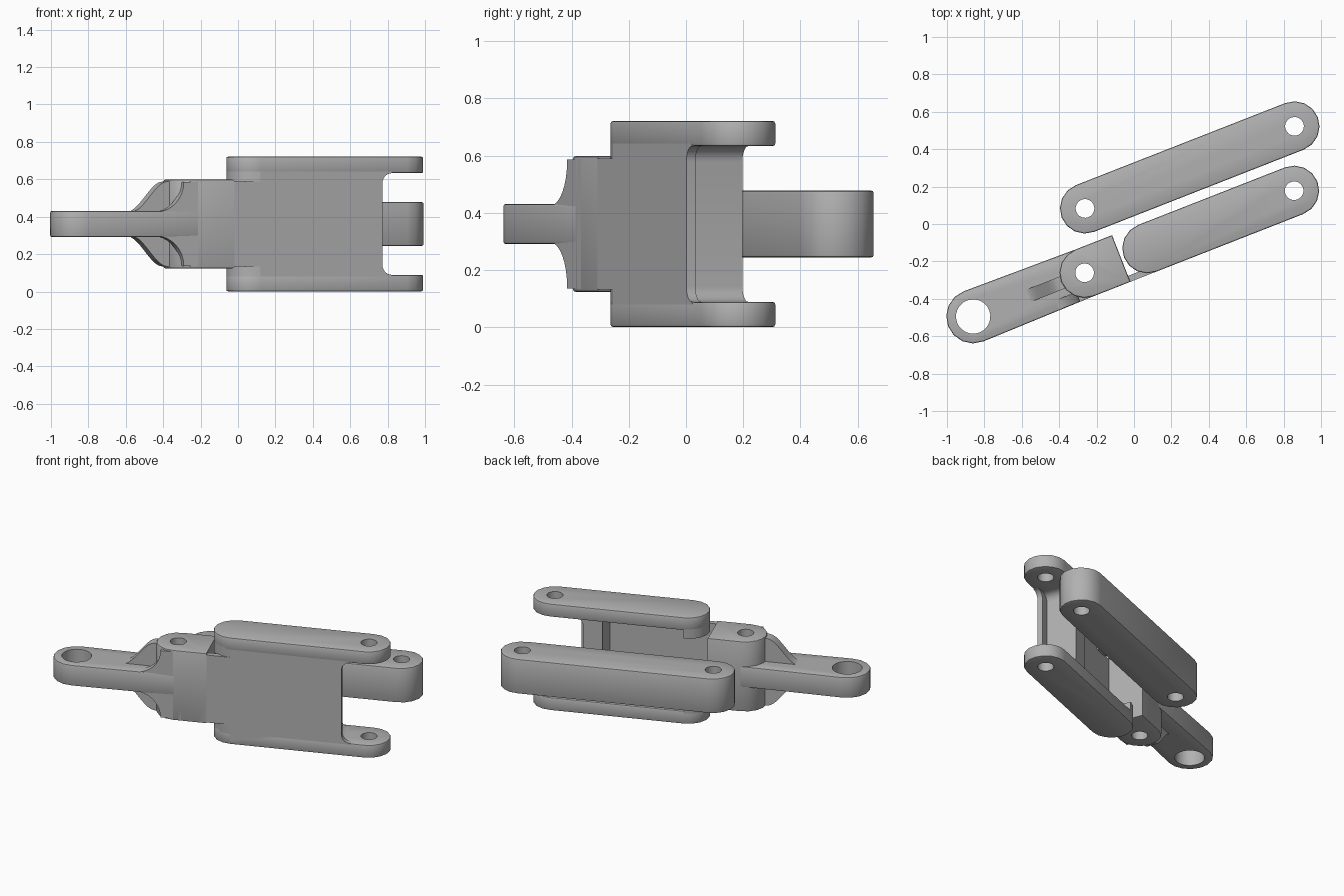
import bpy, bmesh
from math import sin, cos, pi, asin, radians
from mathutils import Matrix, Vector

if "Cube" in bpy.data.objects:
    bpy.data.objects.remove(bpy.data.objects["Cube"])

grey = bpy.data.materials.new("grey_metal")
grey.use_nodes = True
colour = (0.44, 0.44, 0.44, 1)
grey.diffuse_color = colour
grey.node_tree.nodes["Principled BSDF"].inputs["Base Color"].default_value = colour

# Shared sizes: pin spacing, link radius and heights measured from the mid plane
TILT = radians(21.4)
MID = 0.361
SPAN = 1.203
R = 0.134
FULL, EAR_IN, BLOCK, ARM, LINK = 0.36, 0.272, 0.237, 0.07, 0.117
BODY = Vector((-0.264, -0.261, MID))
REAR = Vector((-0.262, 0.083, MID))


def prism(name, points, low, high, origin, side=False, bevel=0.0):
    """Extrude an outline: plan outlines rise in z, side outlines run across."""
    bm = bmesh.new()
    if side:
        base = [bm.verts.new((a, low, b)) for a, b in points]
    else:
        base = [bm.verts.new((a, b, low)) for a, b in points]
    face = bm.faces.new(base)
    grown = bmesh.ops.extrude_face_region(bm, geom=[face])
    move = Vector((0, high - low, 0)) if side else Vector((0, 0, high - low))
    bmesh.ops.translate(bm, vec=move,
                        verts=[g for g in grown["geom"] if isinstance(g, bmesh.types.BMVert)])
    bmesh.ops.recalc_face_normals(bm, faces=bm.faces)
    if bevel:
        rims = [e for e in bm.edges if abs(e.verts[0].co.z - e.verts[1].co.z) < 1e-5]
        bmesh.ops.bevel(bm, geom=rims, offset=bevel, segments=2, profile=0.5,
                        affect='EDGES', clamp_overlap=True)
    bm.transform(Matrix.Translation(origin) @ Matrix.Rotation(TILT, 4, 'Z'))
    mesh = bpy.data.meshes.new(name)
    bm.to_mesh(mesh)
    bm.free()
    obj = bpy.data.objects.new(name, mesh)
    bpy.context.collection.objects.link(obj)
    mesh.materials.append(grey)
    return obj


def arc(centre, radius, start, end, steps):
    return [(centre + radius * cos(start + (end - start) * i / steps),
             radius * sin(start + (end - start) * i / steps)) for i in range(steps + 1)]


def capsule(u0, r0, u1, r1):
    """Outline round two pins, with tangent sides."""
    lean = pi / 2 + asin((r1 - r0) / (u1 - u0))
    return arc(u0, r0, lean, 2 * pi - lean, 8) + arc(u1, r1, -lean, lean, 8)


def drill(obj, origin, holes):
    """Cut round pin holes right through a part."""
    for u, radius in holes:
        cutter = prism("cutter", arc(u, radius, 0, 2 * pi * 23 / 24, 23), -0.6, 0.6, origin)
        cutter.hide_render = True
        mod = obj.modifiers.new("hole", 'BOOLEAN')
        mod.object = cutter
        mod.solver = 'EXACT'
        bpy.context.view_layer.objects.active = obj
        bpy.ops.object.modifier_apply(modifier=mod.name)
        bpy.data.objects.remove(cutter)


def mirrored(upper):
    """Close a side outline by repeating it below the mid plane."""
    return upper + [(u, -h) for u, h in reversed(upper)]


parts = []

# Separate rear link
rear_link = prism("rear_link", capsule(0, R, SPAN, R), -LINK, LINK, REAR, bevel=0.009)
drill(rear_link, REAR, [(0, 0.05), (SPAN, 0.05)])
parts.append(rear_link)

# Long arm with the large eye
arm = prism("arm", capsule(-0.64, 0.144, 0, R), -ARM, ARM, BODY, bevel=0.009)
drill(arm, BODY, [(-0.64, 0.092), (0, 0.05)])
parts.append(arm)

# Tall pivot block, round on one end
block_plan = arc(0, R, pi / 2, 3 * pi / 2, 8) + [(0.21, -R), (0.21, R)]
block = prism("pivot_block", block_plan, -BLOCK, BLOCK, BODY, bevel=0.009)
drill(block, BODY, [(0, 0.05)])
parts.append(block)

# Fork ears, with short risers that tie them to the block
for name, s in (("upper", 1), ("lower", -1)):
    low, high = sorted((s * EAR_IN, s * FULL))
    ear = prism(name + "_fork_ear", capsule(0.36, R, SPAN, R), low, high, BODY, bevel=0.009)
    drill(ear, BODY, [(SPAN, 0.05)])
    low, high = sorted((s * (BLOCK - 0.02), s * (EAR_IN + 0.02)))
    riser_plan = arc(0.36, R, pi / 2, 3 * pi / 2, 8)
    parts += [ear, prism(name + "_ear_riser", riser_plan, low, high, BODY)]


def opening(end, fillet=0.055):
    """Upper half of a fork opening edge, with a rounded inner corner."""
    curve = [(end + fillet * (1 - cos(t * pi / 12)), EAR_IN - fillet * (1 - sin(t * pi / 12)))
             for t in range(7)]
    return list(reversed(curve))


# Thin front wall, stepped down to the block height, and the stiff rib beside the opening
top = FULL - 0.01
wall = [(0.1, BLOCK - 0.009), (0.36, BLOCK - 0.009), (0.36, top), (1.115, top)] + opening(1.06)
parts.append(prism("front_wall", mirrored(wall), -R, -0.1, BODY, side=True))
rib = [(0.88, EAR_IN + 0.02), (1.055, EAR_IN + 0.02)] + opening(1.0)
parts.append(prism("opening_rib", mirrored(rib), -0.12, 0.1, BODY, side=True))

# Flares that widen the arm into the block
rise = BLOCK - ARM - 0.006
sweep = [(-0.24 + 0.16 * sin(t * pi / 16), ARM - 0.006 + rise * (1 - cos(t * pi / 16)))
         for t in range(9)]
parts.append(prism("front_flare", mirrored(sweep + [(0.05, BLOCK - 0.009)]),
                   -R, -0.08, BODY, side=True))
slope = [(-0.34 + 0.2 * t / 10, ARM - 0.004 + rise * (t / 10) ** 2 * (3 - 2 * t / 10))
         for t in range(11)]
parts.append(prism("centre_flare", mirrored(slope + [(-0.08, BLOCK - 0.01)]),
                   -0.04, 0.03, BODY, side=True))

# Smooth shading with crisp edges
bpy.ops.object.select_all(action='DESELECT')
for part in parts:
    part.select_set(True)
bpy.context.view_layer.objects.active = parts[0]
bpy.ops.object.shade_smooth_by_angle(angle=radians(35))
